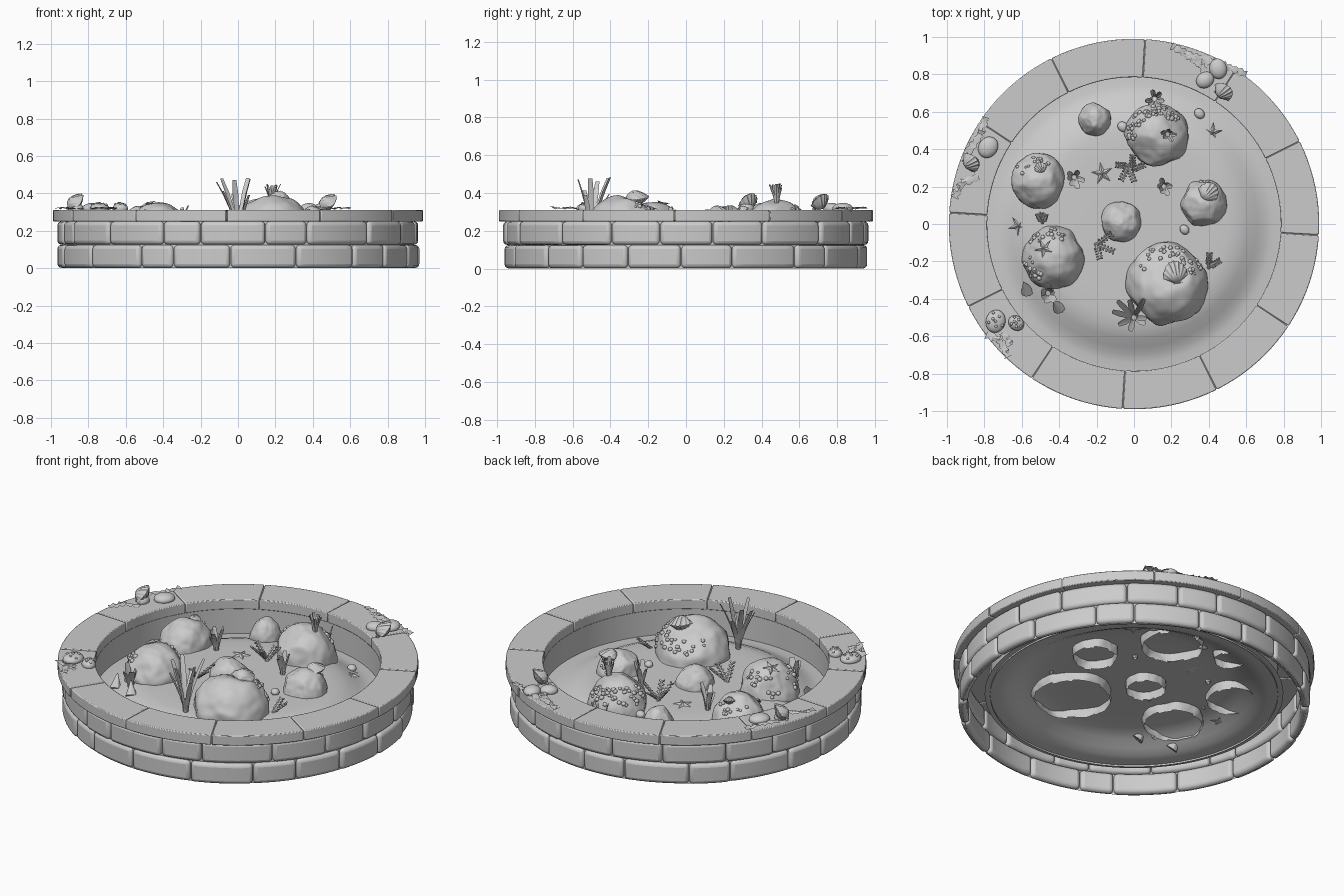
import bpy, bmesh, random
from math import pi, sin, cos, radians, sqrt
from mathutils import Vector, Matrix, Euler, noise
from mathutils.bvhtree import BVHTree

if "Cube" in bpy.data.objects:
    bpy.data.objects.remove(bpy.data.objects["Cube"])

random.seed(7)
R = random.uniform
trees = []


def finish(name, bm, angle=35, bevel=0, segs=2, recalc=True):
    if recalc:
        bmesh.ops.recalc_face_normals(bm, faces=bm.faces)
    me = bpy.data.meshes.new(name)
    bm.to_mesh(me)
    bm.free()
    ob = bpy.data.objects.new(name, me)
    bpy.context.collection.objects.link(ob)
    bpy.ops.object.select_all(action='DESELECT')
    bpy.context.view_layer.objects.active = ob
    ob.select_set(True)
    bpy.ops.object.shade_smooth_by_angle(angle=radians(angle))
    if bevel:
        m = ob.modifiers.new("bevel", 'BEVEL')
        m.width, m.segments, m.limit_method = bevel, segs, 'ANGLE'
        m.angle_limit = radians(40)
    return ob


def grid(bm, pts, closed=False):
    rows = [[bm.verts.new(p) for p in row] for row in pts]
    for a, b in zip(rows, rows[1:]):
        n = len(a)
        for i in range(n if closed else n - 1):
            j = (i + 1) % n
            bm.faces.new((a[i], a[j], b[j], b[i]))
    return rows


def lathe(bm, profile, n=96):
    grid(bm, [[(r * cos(2 * pi * i / n), r * sin(2 * pi * i / n), z) for i in range(n)]
              for r, z in profile], True)


def arc_block(bm, a0, a1, r0, r1, z0, z1, n):
    pts = []
    for i in range(n + 1):
        a = a0 + (a1 - a0) * i / n
        pts.append([(r * cos(a), r * sin(a), z) for r, z in ((r0, z0), (r1, z0), (r1, z1), (r0, z1))])
    rows = grid(bm, pts, True)
    bm.faces.new(rows[0])
    bm.faces.new(rows[-1])


def rod(bm, p, q, r1, r2, n=6):
    p, q = Vector(p), Vector(q)
    d = q - p
    m = Matrix.Translation((p + q) / 2) @ d.to_track_quat('Z', 'Y').to_matrix().to_4x4()
    bmesh.ops.create_cone(bm, cap_ends=True, segments=n, radius1=r1, radius2=r2, depth=d.length, matrix=m)


def ball(bm, p, sx, sy, sz, sub=2):
    m = Matrix.Translation(p) @ Matrix.Rotation(R(0, 6), 4, 'Z') @ Matrix.Diagonal((sx, sy, sz, 1))
    bmesh.ops.create_icosphere(bm, subdivisions=sub, radius=1, matrix=m)


def ground(x, y):
    best, nor = 0.1, Vector((0, 0, 1))
    for t in trees:
        h = t.ray_cast(Vector((x, y, 2)), Vector((0, 0, -1)))
        if h[0] and h[0].z > best:
            best, nor = h[0].z, h[1]
    return Vector((x, y, best)), nor


# brick courses
bm = bmesh.new()
for row in range(2):
    n = 20
    cuts = [2 * pi * (i + 0.5 * row + R(-.25, .25)) / n for i in range(n)]
    cuts.append(cuts[0] + 2 * pi)
    for a, b in zip(cuts, cuts[1:]):
        arc_block(bm, a + .002, b - .002, .915, R(.958, .97), .002 + row * .124, .124 + row * .126, 6)
finish("wall_bricks", bm, 50, .021, 3)
# mortar shell behind bricks
bm = bmesh.new()
lathe(bm, [(.942, 0), (.942, .25)])
finish("wall_mortar", bm)
# coping stones over a core that closes the seams
bm = bmesh.new()
for i in range(12):
    a = radians(-3.5 + 30 * i)
    arc_block(bm, a + .0025, a + radians(30) - .0025, .785, .99, .25, .31, 10)
finish("coping_stones", bm, 35, .005)
bm = bmesh.new()
lathe(bm, [(.79, .255), (.983, .255), (.983, .302), (.79, .302), (.79, .255)])
finish("coping_core", bm)
# inner wall and sandy floor
bm = bmesh.new()
lathe(bm, [(.79, .09), (.79, .3)])
bmesh.ops.reverse_faces(bm, faces=bm.faces)
finish("inner_wall", bm, recalc=False)
bm = bmesh.new()
lathe(bm, [(.001, .19), (.2, .19), (.4, .19), (.5, .188), (.56, .18), (.61, .16), (.66, .132), (.7, .112), (.74, .102), (.82, .1)])
trees.append(BVHTree.FromBMesh(bm))
finish("sand_floor", bm, 60)

# boulders, open underneath
ROCKS = [(.18, -.32, .21, .38), (.12, .47, .165, .36), (-.43, -.18, .16, .345), (-.51, .23, .14, .325),
         (.37, .11, .12, .305), (-.07, .015, .105, .295), (-.21, .56, .083, .29)]
for k, (x, y, r, top) in enumerate(ROCKS):
    bm = bmesh.new()
    bmesh.ops.create_icosphere(bm, subdivisions=5, radius=1)
    planes = [(Vector((R(-1, 1), R(-1, 1), R(-.1, .9))).normalized(), R(.84, .93)) for _ in range(9)]
    for v in bm.verts:
        p = v.co.copy()
        for nrm, d in planes:
            over = p.dot(nrm) - d
            if over > 0:
                p -= nrm * over * .7
        p *= 1.05 + .06 * noise.noise(p * 1.7 + Vector((k * 9, 0, 0))) + .03 * noise.noise(p * 4 + Vector((k, 5, 0)))
        # steep sides
        v.co = (x + p.x * r, y + p.y * r, .185 + p.z * (top - .185) if p.z > 0 else .185 + p.z * .16)
    low = [v for v in bm.verts if v.co.z < .13]
    bmesh.ops.delete(bm, geom=low, context='VERTS')
    trees.append(BVHTree.FromBMesh(bm))
    finish("boulder_%d" % (k + 1), bm, 60)

# barnacle crusts: rock index, start and end angle, count
bm = bmesh.new()
for k, a0, a1, n in ((0, 20, 150, 40), (1, 40, 190, 60), (2, 60, 240, 34), (3, 60, 160, 12), (4, 30, 100, 6)):
    x, y, r, _ = ROCKS[k]
    for _ in range(n):
        a, d = radians(R(a0, a1)), r * R(.65, .97)
        p, _n = ground(x + d * cos(a), y + d * sin(a))
        s = R(.008, .016)
        ball(bm, p, s, s, s * .9, 1)
finish("barnacles", bm, 60)


# scallop shells
def scallop(bm, p, size, rot):
    m = Matrix.Translation(p) @ Euler([radians(a) for a in rot]).to_matrix().to_4x4()
    for side in (1, -1):
        pts = []
        for i in range(41):
            u = i / 20 - 1
            t = u * 1.15
            row = []
            for j in range(9):
                s = j / 8
                e = (1 - .22 * u * u) * (1 + .02 * cos(t * 22))
                z = side * size * (.36 * sin(pi * s ** .8) * sqrt(max(0, 1 - u * u)) + .03 * s * cos(t * 22) * (1 - s * .5))
                row.append(m @ Vector((size * s * e * sin(t) * .8, size * (s * e * cos(t) - .5) * 1.1, z)))
            pts.append(row)
        grid(bm, pts)
    # hinge ears
    rod(bm, m @ Vector((-size * .25, -size * .5, 0)), m @ Vector((size * .25, -size * .5, 0)), size * .08, size * .08)


bm = bmesh.new()
for x, y, size, dz, rot in ((.22, -.26, .115, .022, (8, 8, 10)), (.4, .17, .1, .012, (10, 0, -40)),
                            (-.87, .33, .1, .045, (50, 10, -60)), (.48, .71, .1, .045, (45, 10, -50)),
                            (-.5, .3, .06, .01, (20, 0, 30))):
    p, _n = ground(x, y)
    if p.z < .12:
        p.z = .31
    scallop(bm, p + Vector((0, 0, dz)), size, rot)
finish("scallop_shells", bm, 40)

# pebbles on the floor and smooth shells on the coping
bm = bmesh.new()
for x, y, s in ((-.06, .52, .03), (.35, .59, .03), (.27, -.03, .028)):
    ball(bm, ground(x, y)[0] + Vector((0, 0, .01)), s, s * .85, s * .7, 3)
for x, y, s in ((.38, .77, .05), (.45, .83, .055), (-.78, .41, .06), (-.86, .32, .04), (-.74, -.52, .062), (-.63, -.53, .045)):
    ball(bm, (x, y, .318), s, s * .85, .03, 3)
finish("pebbles", bm, 60)
# knobs on the front left shells
bm = bmesh.new()
for cx, cy, s in ((-.74, -.52, .05), (-.63, -.53, .035)):
    for i in range(7):
        a, d = i * 2.4, s * sqrt(i / 7)
        q = Vector((cx + d * cos(a), cy + d * sin(a), .318 + .03 * sqrt(1 - .7 * i / 7)))
        ball(bm, q, .009, .009, .007, 1)
finish("shell_knobs", bm, 60)

# starfish
bm = bmesh.new()
for x, y, s, ph in ((.42, .49, .055, .2), (-.17, .27, .06, .5), (-.62, -.01, .055, .9), (-.48, -.13, .055, .3)):
    p, nrm = ground(x, y)
    m = Matrix.Translation(p + nrm * .006) @ nrm.to_track_quat('Z', 'Y').to_matrix().to_4x4()
    ring = [bm.verts.new(m @ Vector((cos(ph + i * pi / 5) * s * (1, .36)[i % 2], sin(ph + i * pi / 5) * s * (1, .36)[i % 2], 0)))
            for i in range(10)]
    for z in (.014, -.004):
        c = bm.verts.new(m @ Vector((0, 0, z)))
        for i in range(10):
            bm.faces.new((ring[i], ring[(i + 1) % 10], c))
finish("starfish", bm, 20)

# branching coral
bm = bmesh.new()
for x, y, a0, n, L in ((-.03, .31, 240, 3, .12), (-.2, -.11, 340, 3, .12), (-.49, .01, 90, 2, .07), (.4, -.23, 60, 2, .09), (-.01, .29, 60, 2, .1)):
    base, _n = ground(x, y)
    for i in range(n):
        a = radians(a0 + (i - (n - 1) / 2) * 55 + R(-12, 12))
        d = Vector((cos(a) * .7, sin(a) * .7, R(.5, .9))).normalized() * L * R(.8, 1.1)
        rod(bm, base - d * .1, base + d, .009, .006)
        side = d.cross(Vector((0, 0, 1))).normalized()
        for j in range(1, 6):
            c = base + d * (j / 5.2)
            for s in (-1, 1):
                rod(bm, c, c + side * s * .016 + d.normalized() * .01, .007, .005, 5)
finish("coral", bm, 40)

# blade grass clumps
bm = bmesh.new()
for x, y, h, n, w in ((0, -.5, .31, 8, .032), (-.46, -.37, .15, 7, .04), (-.32, .25, .16, 6, .03), (.16, .2, .17, 7, .03),
                      (.11, .67, .18, 6, .028), (.18, .48, .115, 10, .022)):
    base, _n = ground(x, y)
    for i in range(n):
        a = 2 * pi * i / n + R(-.4, .4)
        out, L, lean = Vector((cos(a), sin(a), 0)), h * R(.65, 1), R(.15, .4)
        side = Vector((-sin(a), cos(a), 0)) * w / 2
        pts = []
        for j in range(5):
            t = j / 4
            c = base + out * (.008 + L * lean * t ** 1.6) + Vector((0, 0, L * t - .015))
            f = .6 + .5 * t if t < .8 else .7
            pts.append([c - side * f, c + out * .004, c + side * f])
        grid(bm, pts)
finish("grass_blades", bm, 30)

# cone shells near the left boulder
bm = bmesh.new()
for x, y, dx, dy in ((-.59, -.31, .02, -.05), (-.43, -.41, .03, -.04)):
    p, _n = ground(x, y)
    rod(bm, p + Vector((dx, dy, -.01)), p + Vector((0, 0, .06)), .034, .003, 10)
finish("cone_shells", bm, 30)

# frilly seaweed lying on the coping
bm = bmesh.new()
for path in (((.2, .95), (.33, .89), (.45, .86), (.6, .8)), ((.26, .92), (.36, .85), (.4, .78)), ((-.79, .57), (-.82, .48), (-.89, .38)),
             ((-.96, .14), (-.92, .22), (-.83, .25)), ((-.79, -.59), (-.72, -.62), (-.67, -.71)), ((-.7, -.58), (-.66, -.65))):
    path = [Vector((*p, 0)) for p in path]
    for a, b in zip(path, path[1:]):
        d = b - a
        side = Vector((-d.y, d.x, 0)).normalized()
        n = max(4, int(d.length / .016))
        pts = []
        for i in range(n + 1):
            c = a + d * i / n
            w = (.023, .013)[i % 2] * R(.8, 1.15)
            pts.append([c - side * w + Vector((0, 0, .313 + R(0, .016))), c + Vector((0, 0, .318 + R(0, .01))),
                        c + side * w + Vector((0, 0, .313 + R(0, .016)))])
        grid(bm, pts)
finish("rim_seaweed", bm, 30)
